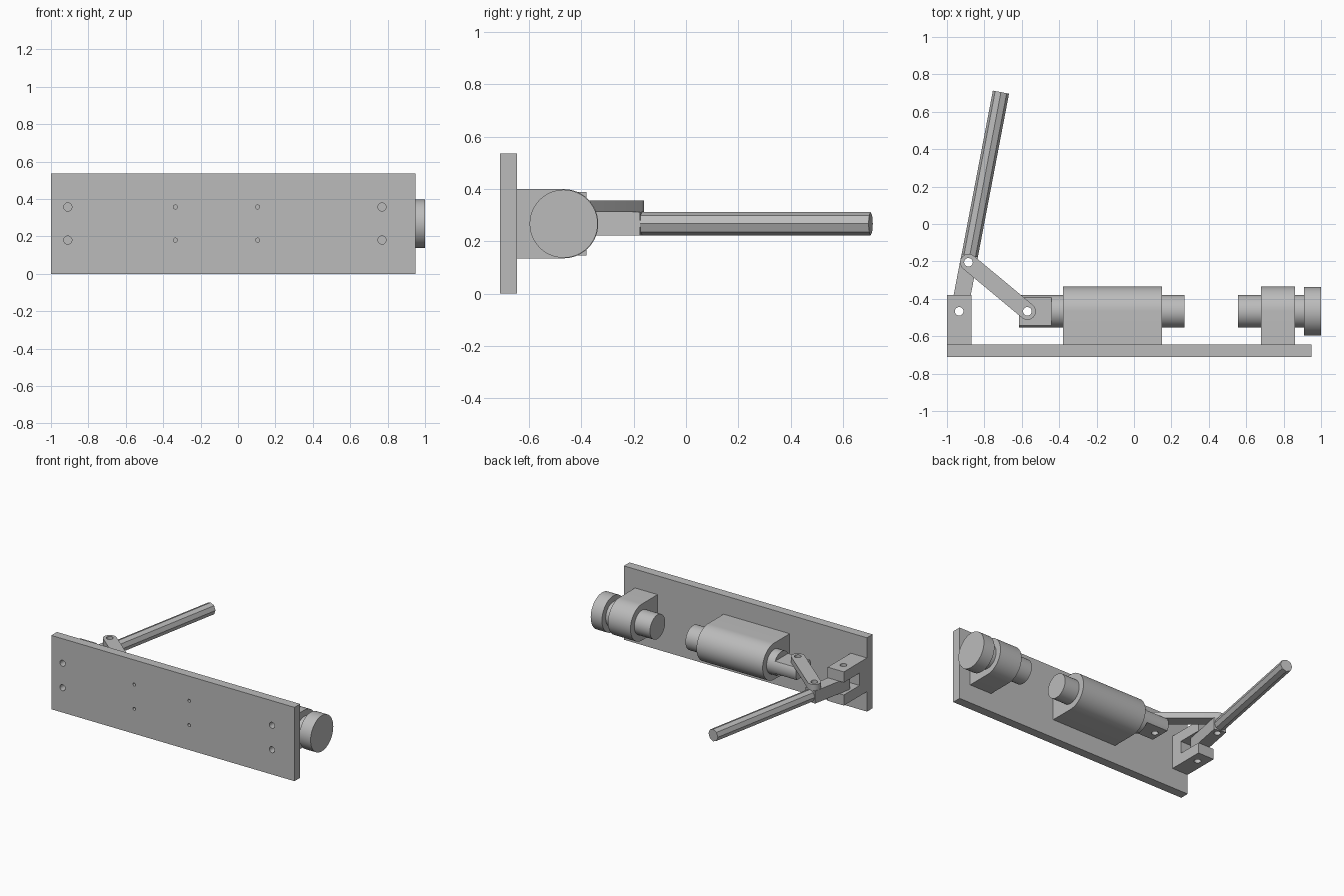
import bpy, bmesh, math
from mathutils import Matrix, Vector

cube = bpy.data.objects.get("Cube")
if cube:
    bpy.data.objects.remove(cube, do_unlink=True)

steel = bpy.data.materials.new("plain_grey")
steel.use_nodes = True
GREY = (0.5, 0.5, 0.5, 1)
steel.diffuse_color = GREY
steel.node_tree.nodes["Principled BSDF"].inputs["Base Color"].default_value = GREY

AXIS_Y, AXIS_Z = -0.467, 0.267   # centre line of plunger and stop screw
PLATE_BACK = -0.645
R_BLOCK, R_ROD, HALF_BAR = 0.132, 0.0875, 0.045


def arc(cx, cy, r, start, end, n=24):
    angles = [math.radians(start + (end - start) * i / n) for i in range(n + 1)]
    return [(cx + r * math.cos(a), cy + r * math.sin(a)) for a in angles]


def prism(name, profile, lo, hi, axis, smooth=True):
    """Extrude a closed profile: (y, z) along X, (x, z) along Y or (x, y) along Z."""
    place = {"X": lambda p, t: (t, *p), "Y": lambda p, t: (p[0], t, p[1]),
             "Z": lambda p, t: (*p, t)}[axis]
    bm = bmesh.new()
    face = bm.faces.new([bm.verts.new(place(p, lo)) for p in profile])
    ext = bmesh.ops.extrude_face_region(bm, geom=[face])["geom"]
    moved = [v for v in ext if isinstance(v, bmesh.types.BMVert)]
    shift = Vector(place((0, 0), hi)) - Vector(place((0, 0), lo))
    bmesh.ops.translate(bm, verts=moved, vec=shift)
    bmesh.ops.recalc_face_normals(bm, faces=bm.faces)
    mesh = bpy.data.meshes.new(name)
    bm.to_mesh(mesh)
    bm.free()
    mesh.materials.append(steel)
    obj = bpy.data.objects.new(name, mesh)
    bpy.context.collection.objects.link(obj)
    if smooth:
        shade(obj)
    return obj


def shade(obj):
    bpy.ops.object.select_all(action="DESELECT")
    obj.select_set(True)
    bpy.context.view_layer.objects.active = obj
    bpy.ops.object.shade_smooth_by_angle(angle=math.radians(30))


def rect(x0, x1, y0, y1):
    return [(x0, y0), (x1, y0), (x1, y1), (x0, y1)]


def disc(cx, cy, r, n=48):
    return arc(cx, cy, r, 0, 360, n)[:-1]


def cut(obj, cutters):
    for cutter in cutters:
        cutter.hide_render = True
        mod = obj.modifiers.new("cut", "BOOLEAN")
        mod.operation, mod.solver, mod.object = "DIFFERENCE", "EXACT", cutter
        bpy.context.view_layer.objects.active = obj
        bpy.ops.object.modifier_apply(modifier=mod.name)
        bpy.data.objects.remove(cutter, do_unlink=True)
    shade(obj)


def pin_hole(point):
    return prism("hole_cutter", disc(*point, 0.023, 24), -0.1, 0.7, "Z")


# Base plate with four large and four small screw holes
plate = prism("base_plate", rect(-1, 0.95, 0, 0.535), -0.71, PLATE_BACK, "Y")
cut(plate, [prism("hole_cutter", disc(x, z, r, 20), -0.8, -0.6, "Y")
            for x, r in ((-0.91, 0.022), (-0.335, 0.011), (0.105, 0.011), (0.77, 0.022))
            for z in (0.18, 0.357)])

# Round-nosed blocks for the plunger and the stop screw
nose = arc(AXIS_Y, AXIS_Z, R_BLOCK, -90, 90, 32)
d_shape = [(PLATE_BACK, AXIS_Z - R_BLOCK)] + nose + [(PLATE_BACK, AXIS_Z + R_BLOCK)]
prism("plunger_guide", d_shape, -0.38, 0.15, "X")
prism("stop_block", d_shape, 0.68, 0.86, "X")

# Stop screw and knob
prism("stop_screw", disc(AXIS_Y, AXIS_Z, R_ROD), 0.555, 0.92, "X")
prism("stop_knob", disc(AXIS_Y, AXIS_Z, 0.13), 0.91, 1.0, "X")

# Pivot points seen along Z
clevis_pin = (-0.935, AXIS_Y)
lever_pin = (-0.885, -0.205)
plunger_pin = (-0.57, AXIS_Y)

# Plunger with two flats at the linked end
plunger = prism("plunger", disc(AXIS_Y, AXIS_Z, R_ROD), -0.615, 0.27, "X")
flats = [prism("flat_cutter", rect(-0.7, -0.44, -0.7, -0.3), *span, "Z")
         for span in ((AXIS_Z + HALF_BAR, 0.5), (0.1, AXIS_Z - HALF_BAR))]
cut(plunger, flats + [pin_hole(plunger_pin)])

# Slotted clevis
tip, slot, h, g = -0.38, -0.56, 0.122, HALF_BAR
u_shape = [(PLATE_BACK, -h), (tip, -h), (tip, -g), (slot, -g),
           (slot, g), (tip, g), (tip, h), (PLATE_BACK, h)]
clevis = prism("clevis", [(y, AXIS_Z + z) for y, z in u_shape], -1, -0.87, "X")
cut(clevis, [pin_hole(clevis_pin)])


def bar(name, start, end, lo, hi, round_end):
    """Flat bar between two points, rounded at the start and optionally at the end."""
    run = Vector(end) - Vector(start)
    length, angle = run.length, math.atan2(run.y, run.x)
    local = arc(0, 0, HALF_BAR, 90, 270)
    local += (arc(length, 0, HALF_BAR, -90, 90) if round_end
              else [(length, -HALF_BAR), (length, HALF_BAR)])
    turn = Matrix.Rotation(angle, 2)
    return prism(name, [tuple(turn @ Vector(p) + Vector(start)) for p in local],
                 lo, hi, "Z")


# Lever bar, link and handle
aim = (Vector(lever_pin) - Vector(clevis_pin)).normalized()
lever_end = Vector(clevis_pin) + aim * 0.305
lever = bar("lever_bar", clevis_pin, lever_end, AXIS_Z - HALF_BAR, AXIS_Z + HALF_BAR, False)
cut(lever, [pin_hole(clevis_pin), pin_hole(lever_pin)])
link = bar("link_bar", lever_pin, plunger_pin, AXIS_Z + HALF_BAR, 0.355, True)
cut(link, [pin_hole(lever_pin), pin_hole(plunger_pin)])

handle = prism("lever_handle", disc(0, 0, 0.044, 8), 0, 0.888, "Z", smooth=False)
handle.location = (*lever_end, AXIS_Z)
handle.rotation_euler = (0, math.radians(90), math.atan2(aim.y, aim.x))
